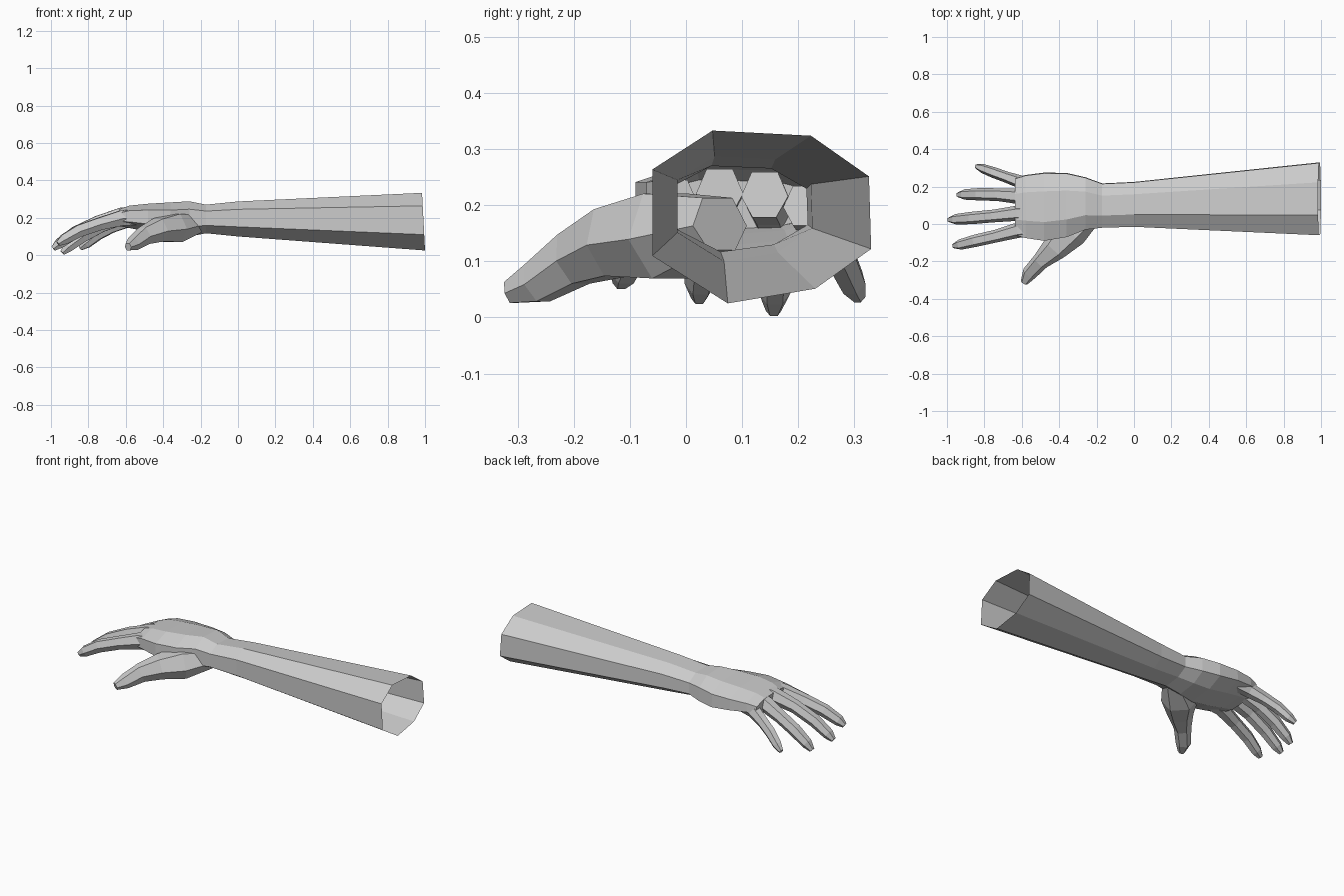
import bpy, bmesh
from mathutils import Vector

if "Cube" in bpy.data.objects:
    bpy.data.objects.remove(bpy.data.objects["Cube"])

skin = bpy.data.materials.new("light grey")
skin.diffuse_color = (0.6, 0.6, 0.6, 1)
skin.use_nodes = True
skin.node_tree.nodes["Principled BSDF"].inputs["Base Color"].default_value = skin.diffuse_color


def loft(name, rings, cap_start=False, cap_end=True):
    """Flat-faced tube through a list of equal-sized point rings."""
    bm = bmesh.new()
    loops = [[bm.verts.new(p) for p in ring] for ring in rings]
    for a, b in zip(loops, loops[1:]):
        n = len(a)
        for i in range(n):
            j = (i + 1) % n
            bm.faces.new((a[i], a[j], b[j], b[i]))
    if cap_start:
        bm.faces.new(loops[0])
    if cap_end:
        bm.faces.new(loops[-1])
    bmesh.ops.recalc_face_normals(bm, faces=bm.faces[:])
    mesh = bpy.data.meshes.new(name)
    bm.to_mesh(mesh)
    bm.free()
    mesh.materials.append(skin)
    obj = bpy.data.objects.new(name, mesh)
    bpy.context.collection.objects.link(obj)
    return obj


# Forearm and palm: one irregular octagon scaled along x, open at the elbow
OCT = [(-1, .55), (-.45, 1), (.45, .94), (.98, .47),
       (1, -.37), (.49, -.83), (-.31, -1), (-1, -.45)]
# x, y min, y max, z min, z max, lean of the ring
SECTIONS = [(.992, -.06, .33, .025, .333, -.008),
            (0, -.015, .225, .10, .287, 0),
            (-.17, -.02, .217, .117, .27, 0),
            (-.26, -.03, .25, .10, .288, 0),
            (-.36, -.07, .273, .10, .282, 0),
            (-.48, -.09, .275, .125, .275, 0),
            (-.58, -.075, .262, .145, .265, 0),
            (-.635, -.06, .245, .155, .245, 0)]
rings = []
for x, y0, y1, z0, z1, lean in SECTIONS:
    rings.append([(x + lean * v, (y0 + y1) / 2 + u * (y1 - y0) / 2,
                   (z0 + z1) / 2 + v * (z1 - z0) / 2) for u, v in OCT])
loft("forearm_and_palm", rings)

# Digits: six-sided tubes following a joint path
HEX = [(-1, -.1), (-.55, .95), (.55, .95), (1, -.1), (.5, -1), (-.5, -1)]


def digit(name, path, sizes):
    pts = [Vector(p) for p in path]
    rings = []
    for i, (p, (w, h)) in enumerate(zip(pts, sizes)):
        d = (pts[min(i + 1, len(pts) - 1)] - pts[max(i - 1, 0)]).normalized()
        side = d.cross(Vector((0, 0, 1))).normalized()
        up = side.cross(d)
        rings.append([p + side * (w * u) + up * (h * v) for u, v in HEX])
    loft(name, rings, cap_start=True)


FINGER = [(.042, .042), (.041, .042), (.034, .034), (.033, .033),
          (.028, .028), (.014, .014)]

digit("index_finger", [(-.5, -.02, .205), (-.62, -.033, .2), (-.74, -.065, .168),
                       (-.85, -.09, .13), (-.93, -.11, .085), (-.963, -.117, .062)], FINGER)
digit("middle_finger", [(-.5, .06, .225), (-.62, .058, .215), (-.75, .043, .178),
                        (-.87, .032, .122), (-.955, .025, .063), (-.988, .023, .035)], FINGER)
digit("ring_finger", [(-.5, .14, .22), (-.62, .148, .205), (-.73, .157, .157),
                      (-.83, .159, .102), (-.907, .158, .045), (-.94, .156, .013)], FINGER)
digit("little_finger", [(-.5, .21, .2), (-.6, .222, .183), (-.68, .25, .148),
                        (-.75, .275, .11), (-.81, .297, .062), (-.843, .308, .037)],
      [(w * .88, h * .88) for w, h in FINGER])
digit("thumb", [(-.22, .06, .168), (-.34, -.03, .147), (-.425, -.13, .135),
                (-.5, -.2, .105), (-.56, -.265, .062), (-.588, -.314, .045)],
      [(.06, .048), (.1, .078), (.07, .062), (.046, .048), (.04, .036), (.02, .02)])
